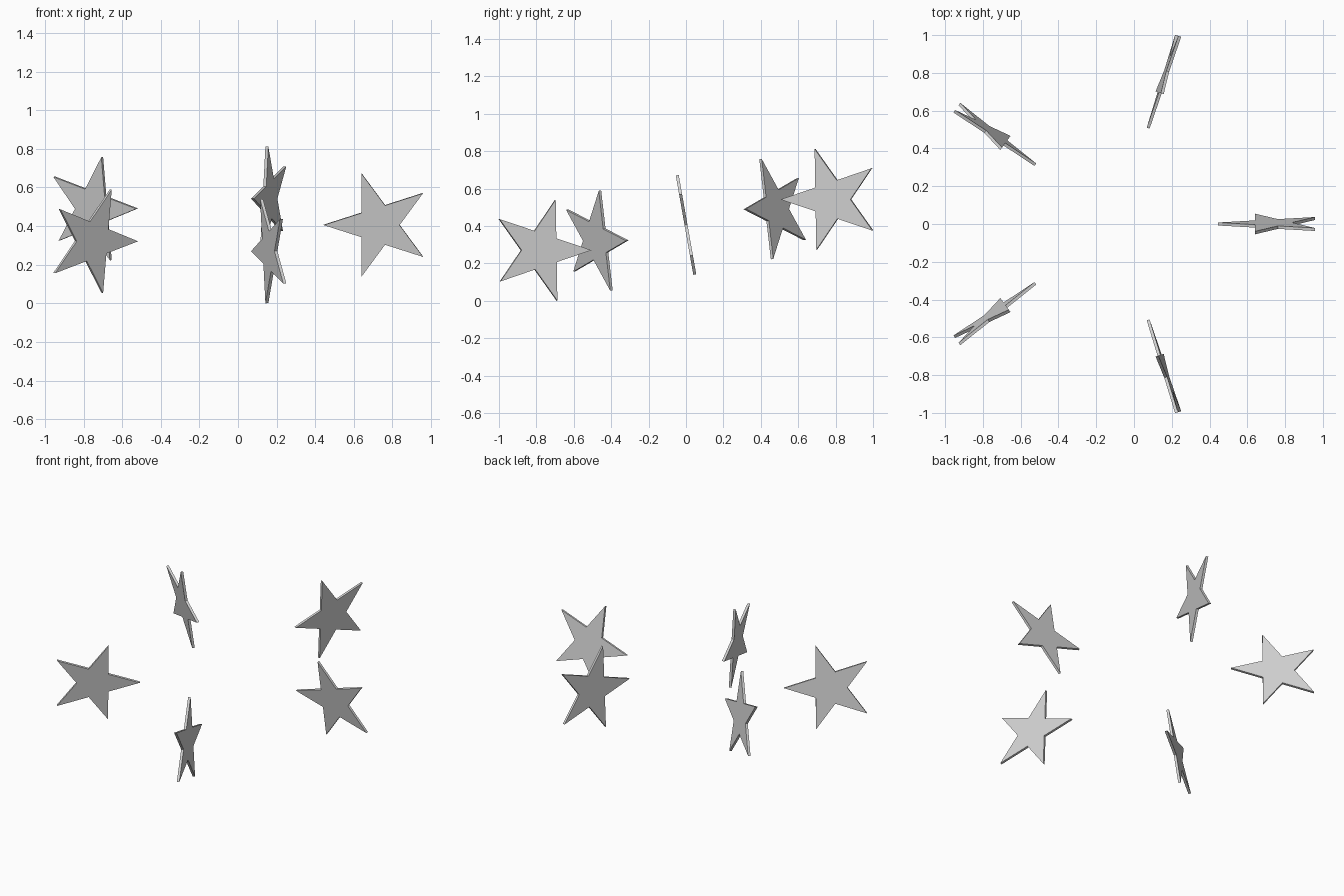
import bpy, bmesh, math
from mathutils import Matrix, Vector

if "Cube" in bpy.data.objects:
    bpy.data.objects.remove(bpy.data.objects["Cube"])

STAR_R = 0.284       # centre to point
INNER_R = STAR_R * 0.382
THICK = 0.016
RING_R = 0.818       # ring centre to star centre
CENTRE = Vector((-0.09, 0.0, 0.406))
RISE = 0.143         # height change across the tilted ring
LEAN = math.radians(10)

grey = bpy.data.materials.new("light grey")
grey.diffuse_color = (0.65, 0.65, 0.65, 1)
grey.use_nodes = True
grey.node_tree.nodes["Principled BSDF"].inputs["Base Color"].default_value = grey.diffuse_color


def star_mesh():
    """Flat five-pointed star in the XZ plane, one point towards -X."""
    bm = bmesh.new()
    verts = []
    for i in range(10):
        r = INNER_R if i % 2 else STAR_R
        a = math.pi + i * math.pi / 5
        verts.append(bm.verts.new((r * math.cos(a), -THICK / 2, r * math.sin(a))))
    face = bm.faces.new(verts)
    ext = bmesh.ops.extrude_face_region(bm, geom=[face], use_keep_orig=True)
    moved = [g for g in ext["geom"] if isinstance(g, bmesh.types.BMVert)]
    bmesh.ops.translate(bm, verts=moved, vec=(0, THICK, 0))
    bmesh.ops.recalc_face_normals(bm, faces=bm.faces)
    mesh = bpy.data.meshes.new("star")
    bm.to_mesh(mesh)
    bm.free()
    mesh.materials.append(grey)
    return mesh


# Ring of five stars, each with a point towards the middle
mesh = star_mesh()
for k in range(5):
    ang = k * math.tau / 5
    pos = CENTRE + Vector((RING_R * math.cos(ang), RING_R * math.sin(ang), RISE * math.sin(ang)))
    star = bpy.data.objects.new(f"star_{k + 1}", mesh)
    star.matrix_world = (Matrix.Translation(pos) @ Matrix.Rotation(ang, 4, 'Z')
                         @ Matrix.Rotation(LEAN * math.cos(ang), 4, 'X'))
    bpy.context.collection.objects.link(star)
